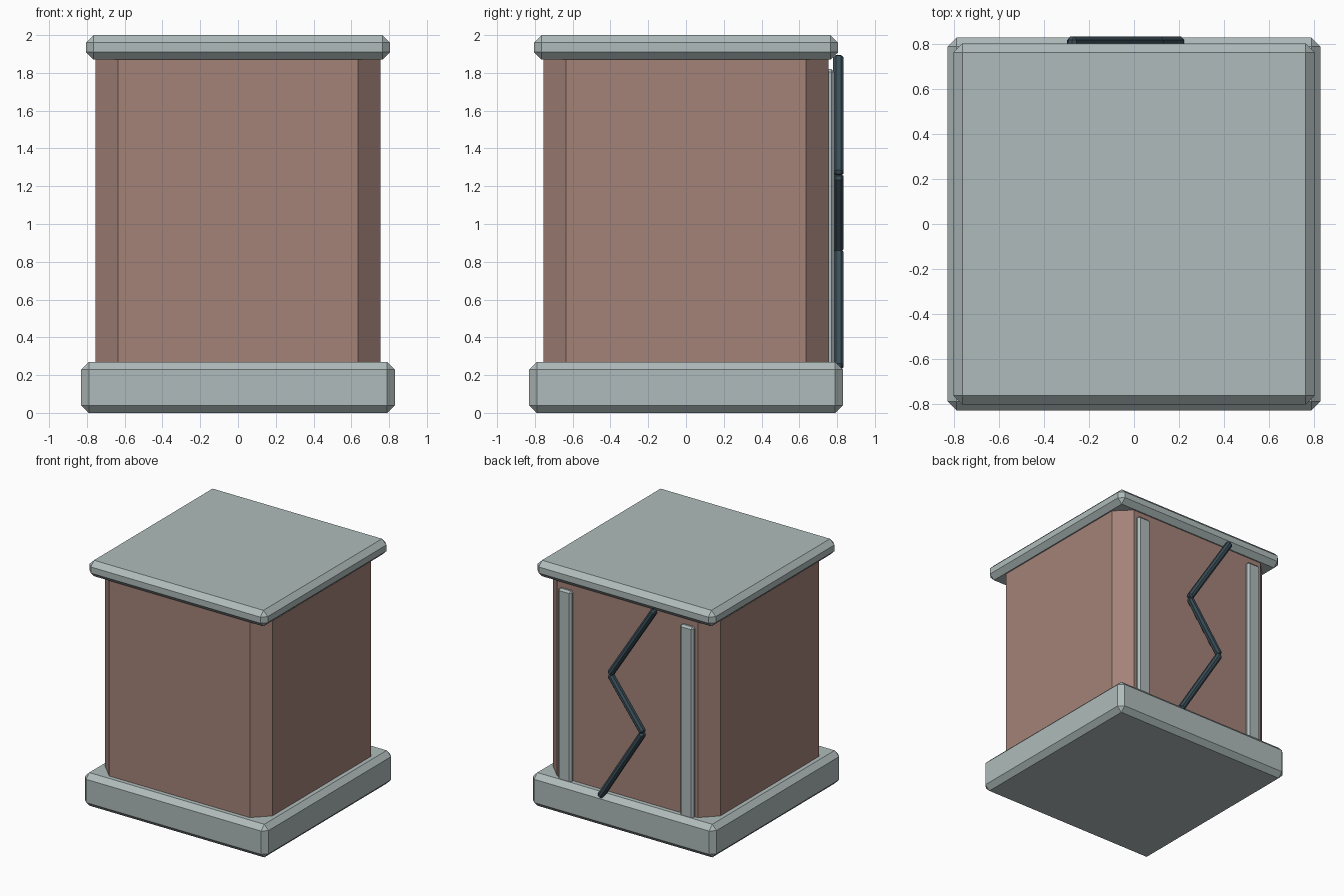
import bpy
import bmesh
import math
from mathutils import Matrix, Vector

cube = bpy.data.objects.get("Cube")
if cube:
    bpy.data.objects.remove(cube, do_unlink=True)


def make_material(name, colour):
    mat = bpy.data.materials.new(name)
    mat.use_nodes = True
    mat.diffuse_color = (*colour, 1)
    mat.node_tree.nodes["Principled BSDF"].inputs["Base Color"].default_value = (*colour, 1)
    return mat


stone = make_material("pale grey stone", (0.43, 0.50, 0.495))
clay = make_material("dusty brown clay", (0.37, 0.225, 0.19))
dark = make_material("dark slate", (0.045, 0.078, 0.1))


def chamfered_box(name, size, centre, chamfer, mat, tilt=0.0, upright_only=False):
    """Box with flat chamfers, tilted about the y axis."""
    bm = bmesh.new()
    bmesh.ops.create_cube(bm, size=1, matrix=Matrix.Diagonal((*size, 1)))
    edges = bm.edges[:]
    if upright_only:
        edges = [e for e in edges if abs(e.verts[0].co.z - e.verts[1].co.z) > 0.1]
    bmesh.ops.bevel(bm, geom=edges, offset=chamfer, segments=1,
                    affect='EDGES', clamp_overlap=True)
    mesh = bpy.data.meshes.new(name)
    bm.to_mesh(mesh)
    bm.free()
    mesh.materials.append(mat)
    obj = bpy.data.objects.new(name, mesh)
    obj.location = centre
    obj.rotation_euler.y = tilt
    bpy.context.collection.objects.link(obj)
    return obj


# Plinth, body and lid
chamfered_box("base", (1.66, 1.66, 0.27), (0, 0, 0.135), 0.04, stone)
chamfered_box("body", (1.51, 1.51, 1.68), (0, 0, 1.06), 0.12, clay, upright_only=True)
chamfered_box("lid", (1.61, 1.61, 0.13), (0, 0, 1.935), 0.04, stone)

# Upright ribs on the back
for side, x in (("left", 0.55), ("right", -0.55)):
    chamfered_box(side + "_rib", (0.12, 0.06, 1.60), (x, 0.755, 1.02), 0.015, stone)

# Zigzag crack on the back, one bar per stretch
path = [Vector(p) for p in ((0.21, 0.235), (-0.18, 0.86), (0.12, 1.26), (-0.285, 1.89))]
for i, (a, b) in enumerate(zip(path, path[1:])):
    run, mid = b - a, (a + b) / 2
    chamfered_box(f"crack_bar_{i + 1}", (0.05, 0.055, run.length), (mid.x, 0.807, mid.y),
                  0.015, dark, tilt=math.atan2(run.x, run.y))
